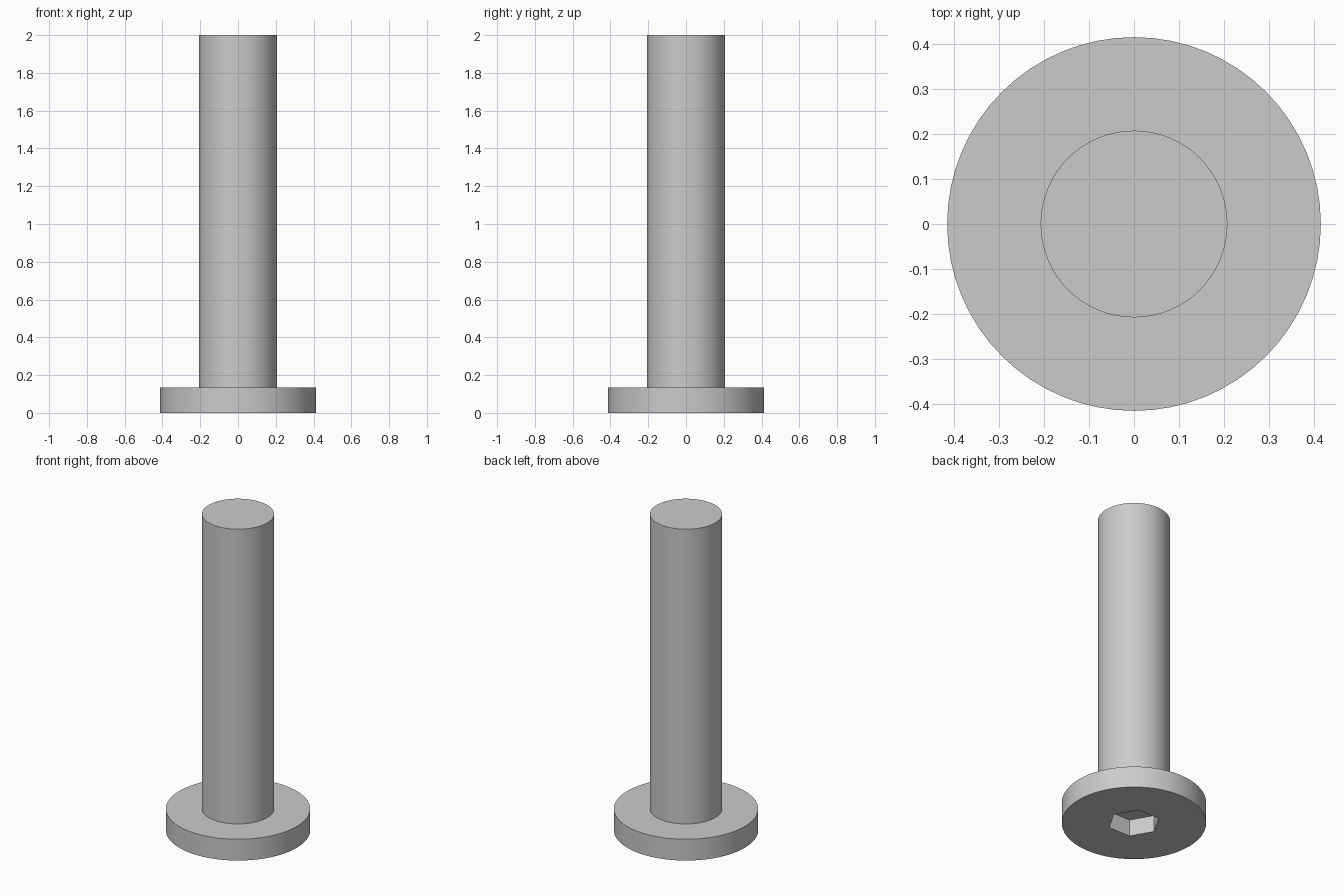
import bpy
import bmesh
import math
from mathutils import Matrix

HEAD_R, HEAD_H = 0.414, 0.135
SHAFT_R, TOP = 0.207, 2.0
SOCKET_R, SOCKET_DEPTH = 0.15, 0.105
SEGMENTS = 64

cube = bpy.data.objects.get("Cube")
if cube:
    bpy.data.objects.remove(cube, do_unlink=True)

# Plain grey metal
metal = bpy.data.materials.new("grey metal")
metal.use_nodes = True
grey = (0.6, 0.6, 0.6, 1)
metal.diffuse_color = grey
metal.node_tree.nodes["Principled BSDF"].inputs["Base Color"].default_value = grey


def ring(bm, sides, radius, z, turn=0.0):
    """Circle of vertices at height z."""
    spin = Matrix.Translation((0, 0, z)) @ Matrix.Rotation(turn, 4, 'Z')
    return bmesh.ops.create_circle(bm, segments=sides, radius=radius, matrix=spin)["verts"]


def wall(bm, a, b):
    """Quads between two rings of equal size."""
    for i in range(len(a)):
        j = (i + 1) % len(a)
        bm.faces.new((a[i], a[j], b[j], b[i]))


def loop_edges(bm, verts):
    return [bm.edges.get((v, verts[i - 1])) for i, v in enumerate(verts)]


bm = bmesh.new()

# Head and shaft outline, from the underside rim up to the tip
outline = [(HEAD_R, 0), (HEAD_R, HEAD_H), (SHAFT_R, HEAD_H), (SHAFT_R, TOP)]
rings = [ring(bm, SEGMENTS, r, z) for r, z in outline]
for low, high in zip(rings, rings[1:]):
    wall(bm, low, high)
bm.faces.new(rings[-1])

# Hexagonal drive socket sunk into the underside
mouth = ring(bm, 6, SOCKET_R, 0, math.radians(30))
floor = ring(bm, 6, SOCKET_R, SOCKET_DEPTH, math.radians(30))
wall(bm, mouth, floor)
bm.faces.new(floor)

# Underside of the head around the socket
rim = loop_edges(bm, rings[0]) + loop_edges(bm, mouth)
bmesh.ops.triangle_fill(bm, use_beauty=True, edges=rim, normal=(0, 0, -1))
bmesh.ops.recalc_face_normals(bm, faces=bm.faces)

mesh = bpy.data.meshes.new("socket_screw")
bm.to_mesh(mesh)
bm.free()
mesh.materials.append(metal)
screw = bpy.data.objects.new("socket_screw", mesh)
bpy.context.collection.objects.link(screw)

# Smooth round sides with crisp rims
bpy.ops.object.select_all(action='DESELECT')
screw.select_set(True)
bpy.context.view_layer.objects.active = screw
bpy.ops.object.shade_smooth_by_angle(angle=math.radians(30))
